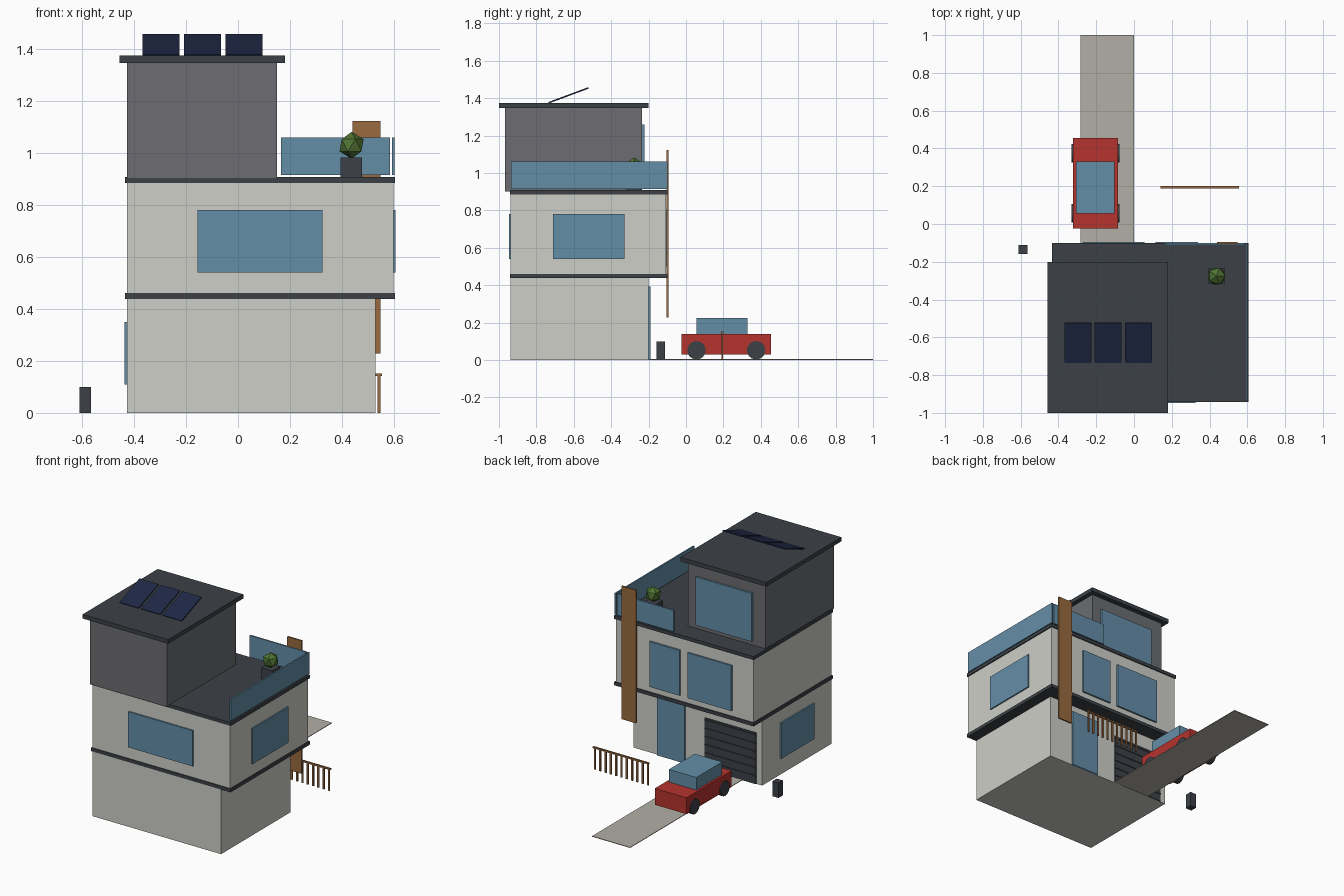
import bpy
import math

cube = bpy.data.objects.get("Cube")
if cube:
    bpy.data.objects.remove(cube, do_unlink=True)


def material(name, r, g, b):
    m = bpy.data.materials.new(name)
    m.use_nodes = True
    m.diffuse_color = (r, g, b, 1)
    m.node_tree.nodes["Principled BSDF"].inputs["Base Color"].default_value = (r, g, b, 1)
    return m


wall = material("pale wall", 0.62, 0.62, 0.58)
grey = material("grey wall", 0.15, 0.152, 0.168)
slate = material("dark slate", 0.045, 0.053, 0.062)
glass = material("blue glass", 0.127, 0.27, 0.39)
solar = material("solar navy", 0.014, 0.022, 0.06)
wood = material("warm wood", 0.32, 0.145, 0.05)
red = material("car red", 0.47, 0.033, 0.027)
green = material("leaf green", 0.08, 0.17, 0.033)
paving = material("paving", 0.45, 0.43, 0.38)


def finish(name, mat):
    obj = bpy.context.object
    obj.name = name
    obj.data.materials.append(mat)
    return obj


def box(name, mat, x, y, z):
    """Box from (min, max) ranges on each axis."""
    spans = (x, y, z)
    bpy.ops.mesh.primitive_cube_add(size=1, location=[(a + b) / 2 for a, b in spans])
    obj = finish(name, mat)
    obj.scale = [b - a for a, b in spans]
    return obj


# House storeys and slabs
box("ground_floor", wall, (-0.427, 0.53), (-0.937, -0.2), (0, 0.44))
box("middle_floor", wall, (-0.427, 0.598), (-0.937, -0.107), (0.46, 0.887))
box("top_floor", grey, (-0.427, 0.15), (-0.967, -0.235), (0.9, 1.35))
for name, low in (("lower_slab", 0.438), ("terrace_slab", 0.885)):
    box(name, slate, (-0.434, 0.605), (-0.942, -0.1), (low, low + 0.023))
box("roof_slab", slate, (-0.457, 0.18), (-1, -0.201), (1.347, 1.375))

# Windows and door
box("front_window", glass, (-0.155, 0.325), (-0.947, -0.93), (0.54, 0.78))
box("left_window", glass, (0.59, 0.607), (-0.71, -0.33), (0.54, 0.78))
box("right_window", glass, (-0.437, -0.42), (-0.745, -0.39), (0.11, 0.35))
box("back_window_wide", glass, (-0.27, 0.055), (-0.115, -0.095), (0.5, 0.805))
box("back_window_narrow", glass, (0.115, 0.34), (-0.115, -0.095), (0.5, 0.805))
box("top_window", glass, (-0.333, 0.083), (-0.245, -0.222), (0.935, 1.26))
box("back_door", glass, (0.143, 0.35), (-0.21, -0.19), (0, 0.392))

# Garage door with raised slats
box("garage_door", slate, (-0.385, -0.003), (-0.21, -0.194), (0, 0.345))
for i in range(6):
    z = 0.055 * (i + 1)
    box(f"garage_slat_{i + 1}", slate, (-0.383, -0.005), (-0.2, -0.189), (z - 0.004, z + 0.004))

# Terrace railings, wooden fin and planter
box("side_railing", glass, (0.592, 0.602), (-0.935, -0.1), (0.915, 1.06))
box("back_railing", glass, (0.165, 0.585), (-0.111, -0.101), (0.915, 1.06))
box("wood_fin", wood, (0.44, 0.548), (-0.105, -0.094), (0.228, 1.123))
box("planter", slate, (0.395, 0.478), (-0.317, -0.234), (0.9, 0.982))
bpy.ops.mesh.primitive_ico_sphere_add(subdivisions=1, radius=0.052, location=(0.437, -0.276, 1.03))
finish("shrub", green)

# Tilted solar panels
for i in range(3):
    bpy.ops.mesh.primitive_cube_add(size=1, location=(-0.297 + 0.16 * i, -0.628, 1.415))
    panel = finish(f"solar_panel_{i + 1}", solar)
    panel.scale = (0.143, 0.227, 0.008)
    panel.rotation_euler.x = math.atan2(0.08, 0.215)

# Driveway and bin
box("driveway", paving, (-0.284, 0), (-0.2, 1), (0, 0.004))
box("bin", slate, (-0.611, -0.565), (-0.158, -0.111), (0, 0.1))

# Fence
box("fence_rail", wood, (0.14, 0.555), (0.188, 0.2), (0.142, 0.152))
for i in range(11):
    x = 0.147 + 0.0395 * i
    box(f"fence_picket_{i + 1}", wood, (x - 0.006, x + 0.006), (0.19, 0.198), (0, 0.145))

# Car
box("car_body", red, (-0.323, -0.086), (-0.025, 0.455), (0.03, 0.14))
box("car_cabin", glass, (-0.308, -0.104), (0.055, 0.33), (0.14, 0.225))
for side, x in (("right", -0.316), ("left", -0.093)):
    for end, y in (("front", 0.375), ("rear", 0.056)):
        bpy.ops.mesh.primitive_cylinder_add(vertices=24, radius=0.049, depth=0.03,
                                            location=(x, y, 0.052),
                                            rotation=(0, math.pi / 2, 0))
        finish(f"{end}_{side}_wheel", slate)
        bpy.ops.object.shade_smooth_by_angle()
